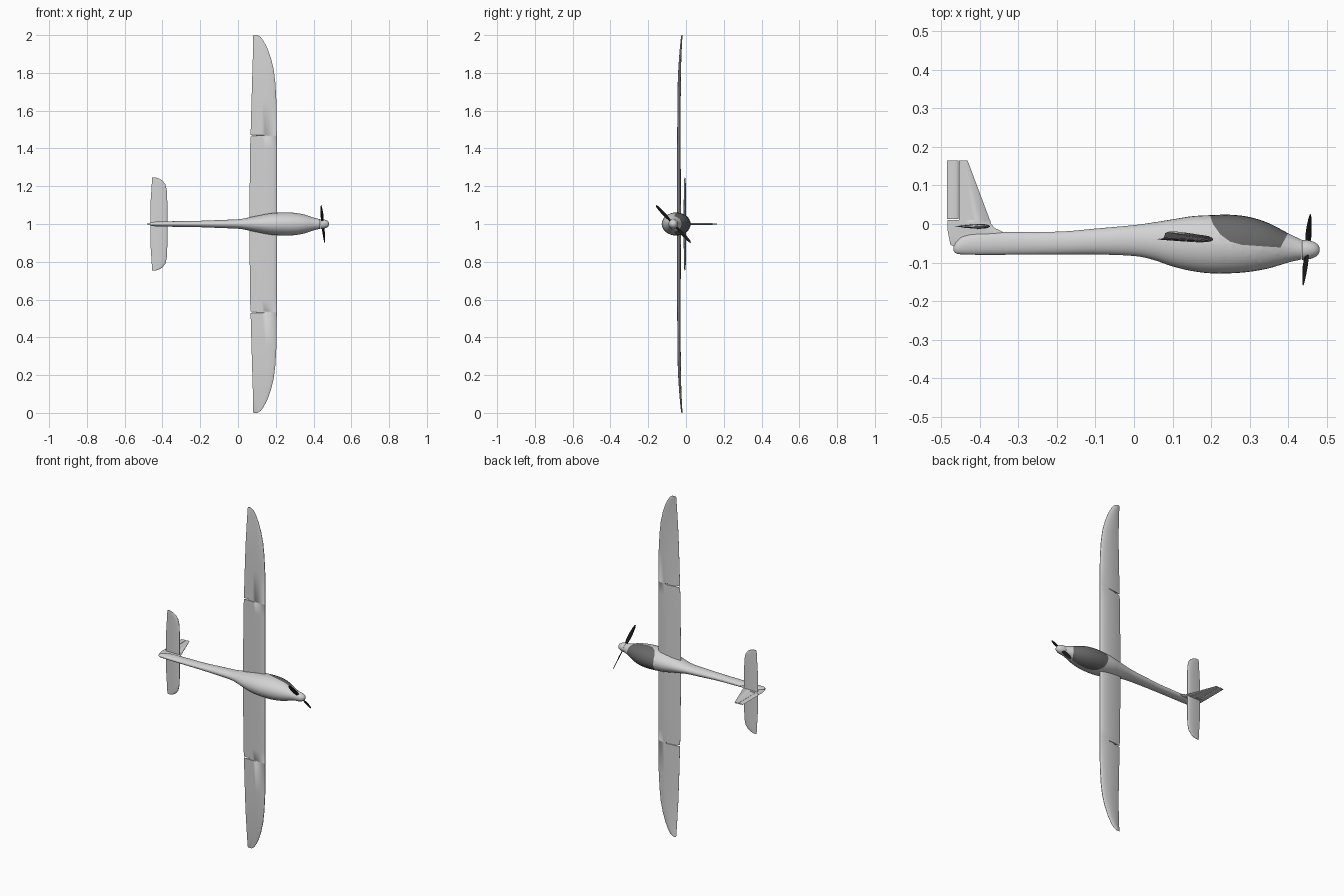
import bpy, bmesh, math
from mathutils import Vector

cube = bpy.data.objects.get("Cube")
if cube:
    bpy.data.objects.remove(cube, do_unlink=True)


def material(name, value):
    mat = bpy.data.materials.new(name)
    mat.use_nodes = True
    colour = (value, value, value, 1)
    mat.diffuse_color = colour
    mat.node_tree.nodes["Principled BSDF"].inputs["Base Color"].default_value = colour
    return mat


WHITE = material("white gelcoat", 0.65)
GLASS = material("dark canopy", 0.14)
BLACK = material("black propeller", 0.01)


def loft(name, rings, mats, paint=None):
    """Skin a list of equal-length rings and cap both ends."""
    bm = bmesh.new()
    loops = [[bm.verts.new(p) for p in ring] for ring in rings]
    count = len(loops[0])
    for a, b in zip(loops, loops[1:]):
        for i in range(count):
            j = (i + 1) % count
            bm.faces.new((a[i], a[j], b[j], b[i]))
    bm.faces.new(loops[0])
    bm.faces.new(loops[-1])
    bmesh.ops.recalc_face_normals(bm, faces=bm.faces[:])
    if paint:
        paint(bm)
    mesh = bpy.data.meshes.new(name)
    bm.to_mesh(mesh)
    bm.free()
    for mat in mats:
        mesh.materials.append(mat)
    obj = bpy.data.objects.new(name, mesh)
    bpy.context.collection.objects.link(obj)
    bpy.ops.object.select_all(action="DESELECT")
    obj.select_set(True)
    bpy.context.view_layer.objects.active = obj
    bpy.ops.object.shade_smooth_by_angle(angle=math.radians(40))
    return obj


def smooth_table(table, steps):
    """Catmull-Rom interpolation through table rows."""
    rows = [Vector(r) for r in table]
    rows = [rows[0]] + rows + [rows[-1]]
    out = []
    for a, b, c, d in zip(rows, rows[1:], rows[2:], rows[3:]):
        for k in range(steps):
            t = k / steps
            out.append(b + (c - a) * (t / 2) + (a * 2 - b * 5 + c * 4 - d) * (t * t / 2)
                       + (b * 3 - a - c * 3 + d) * (t ** 3 / 2))
    return out + [rows[-1]]


def body_ring(x, top, bottom, half, n=32):
    mid, tall = (top + bottom) / 2, (top - bottom) / 2
    return [(x, mid + tall * math.cos(math.tau * i / n), 1 + half * math.sin(math.tau * i / n))
            for i in range(n)]


def airfoil(back, front, thick, camber=0.0, n=24):
    """Closed section as (x, offset) pairs, from the trailing edge round the nose."""
    pts = []
    for i in range(n):
        a = math.tau * (i + 0.5) / n
        u = (1 - math.cos(a)) / 2
        u = 1 - u
        shape = 1.485 * u ** 0.5 - 0.63 * u - 1.758 * u ** 2 + 1.42 * u ** 3 - 0.508 * u ** 4
        side = 1 if a < math.pi else -1
        offset = side * shape * thick + 4 * camber * u * (1 - u)
        pts.append((front + (back - front) * u, offset))
    return pts


# Fuselage: x, top, bottom, half width
FUSELAGE = [
    (-0.468, -0.058, -0.070, 0.003), (-0.46, -0.045, -0.077, 0.009),
    (-0.44, -0.03, -0.079, 0.012), (-0.38, -0.022, -0.08, 0.014),
    (-0.2, -0.02, -0.079, 0.017), (-0.1, -0.012, -0.079, 0.021),
    (0, -0.003, -0.083, 0.025), (0.05, 0.004, -0.093, 0.033),
    (0.1, 0.012, -0.11, 0.043), (0.15, 0.02, -0.122, 0.053),
    (0.2, 0.023, -0.128, 0.059), (0.25, 0.024, -0.128, 0.061),
    (0.3, 0.018, -0.124, 0.059), (0.35, 0.002, -0.115, 0.05),
    (0.4, -0.024, -0.1, 0.034), (0.435, -0.041, -0.092, 0.025)]

# Canopy outline, convex, open at the top
CANOPY = [(0.195, 0.03), (0.205, 0), (0.225, -0.028), (0.25, -0.046),
          (0.28, -0.054), (0.38, -0.061), (0.402, -0.02)]


def paint_canopy(bm):
    planes = []
    for (ax, ay), (bx, by) in zip(CANOPY, CANOPY[1:]):
        planes.append((Vector((ax, ay, 1)), Vector((ay - by, bx - ax, 0)).normalized()))
    for point, normal in planes:
        faces = [f for f in bm.faces if 0.17 < f.calc_center_median().x < 0.42]
        edges = {e for f in faces for e in f.edges}
        verts = {v for f in faces for v in f.verts}
        bmesh.ops.bisect_plane(bm, geom=faces + list(edges) + list(verts), dist=1e-5,
                               plane_co=point, plane_no=normal)
    for f in bm.faces:
        c = f.calc_center_median()
        f.material_index = int(all((c - p).dot(n) > 0 for p, n in planes))


loft("fuselage", [body_ring(*r) for r in smooth_table(FUSELAGE, 6)], [WHITE, GLASS], paint_canopy)

# Spinner
spinner = []
for i in range(10):
    a = math.pi / 2 * i / 9.1
    r = 0.026 * math.cos(a) ** 0.8
    spinner.append(body_ring(0.436 + 0.046 * math.sin(a), r - 0.067, -r - 0.067, r))
loft("spinner", spinner, [WHITE])

# Propeller: two pitched, tapering blades
BLADE = [(0.0, 0.012), (0.03, 0.016), (0.06, 0.022), (0.1, 0.019), (0.125, 0.012), (0.135, 0.004)]
for side, label in ((1, "upper"), (-1, "lower")):
    along = Vector((-0.07, -0.68, 0.73)) * side
    across = Vector((0, 0.73, 0.68)) * side
    rings = []
    for r, chord in smooth_table(BLADE, 3):
        pitch = math.radians(55 - 230 * r)
        wide = across * math.cos(pitch) + Vector((math.sin(pitch), 0, 0))
        thin = along.cross(wide).normalized()
        hub = Vector((0.449, -0.067, 1)) + along * r
        rings.append([hub + wide * (chord / 2 * math.cos(math.tau * i / 12))
                      + thin * (chord / 10 * math.sin(math.tau * i / 12)) for i in range(12)])
    loft(label + "_propeller_blade", rings, [BLACK])


def flying_surface(name, half, camber):
    """Mirrored span of sections: station, back, front, height, thickness."""
    full = [(-s, *rest) for s, *rest in reversed(half)] + list(half)
    rings = [[(x, y + o, 1 + s) for x, o in airfoil(back, front, thick, camber)]
             for s, back, front, y, thick in full]
    return loft(name, rings, [WHITE])


# Wing, with a narrow slot at the inboard end of each aileron
WING = [(0.01, 0.06, 0.206, -0.040, 0.02), (0.4, 0.063, 0.206, -0.040, 0.019),
        (0.463, 0.066, 0.206, -0.040, 0.018), (0.464, 0.095, 0.206, -0.040, 0.018),
        (0.469, 0.095, 0.206, -0.040, 0.018), (0.47, 0.066, 0.206, -0.040, 0.018),
        (0.65, 0.071, 0.204, -0.039, 0.017), (0.75, 0.074, 0.198, -0.038, 0.016),
        (0.82, 0.076, 0.189, -0.036, 0.014), (0.88, 0.078, 0.174, -0.033, 0.012),
        (0.93, 0.079, 0.156, -0.030, 0.01), (0.97, 0.08, 0.135, -0.027, 0.008),
        (0.99, 0.08, 0.12, -0.025, 0.006), (1, 0.081, 0.104, -0.024, 0.003)]
flying_surface("wing", WING, 0.003)

# Tailplane
TAILPLANE = [(0.005, -0.465, -0.374, -0.006, 0.013), (0.12, -0.463, -0.374, -0.006, 0.012),
             (0.18, -0.459, -0.377, -0.006, 0.011), (0.21, -0.457, -0.384, -0.006, 0.01),
             (0.23, -0.456, -0.4, -0.006, 0.008), (0.24, -0.455, -0.415, -0.006, 0.006),
             (0.246, -0.455, -0.435, -0.006, 0.003)]
flying_surface("tailplane", TAILPLANE, 0)


def upright(name, sections):
    """Vertical surface from sections: height, back, front, thickness."""
    loft(name, [[(x, y, 1 + o) for x, o in airfoil(back, front, thick)]
                for y, back, front, thick in sections], [WHITE])


# Fin with its fillet and tail post, and the rudder behind a fine hinge gap
upright("fin", [(-0.06, -0.465, -0.4, 0.01), (-0.054, -0.477, -0.36, 0.012),
                (-0.025, -0.483, -0.33, 0.013), (-0.018, -0.484, -0.345, 0.013),
                (-0.01, -0.485, -0.362, 0.013), (0, -0.485, -0.37, 0.013),
                (0.01, -0.485, -0.373, 0.013), (0.011, -0.454, -0.374, 0.013),
                (0.165, -0.454, -0.432, 0.007)])
upright("rudder", [(0.013, -0.485, -0.4555, 0.008), (0.165, -0.485, -0.4555, 0.006)])
